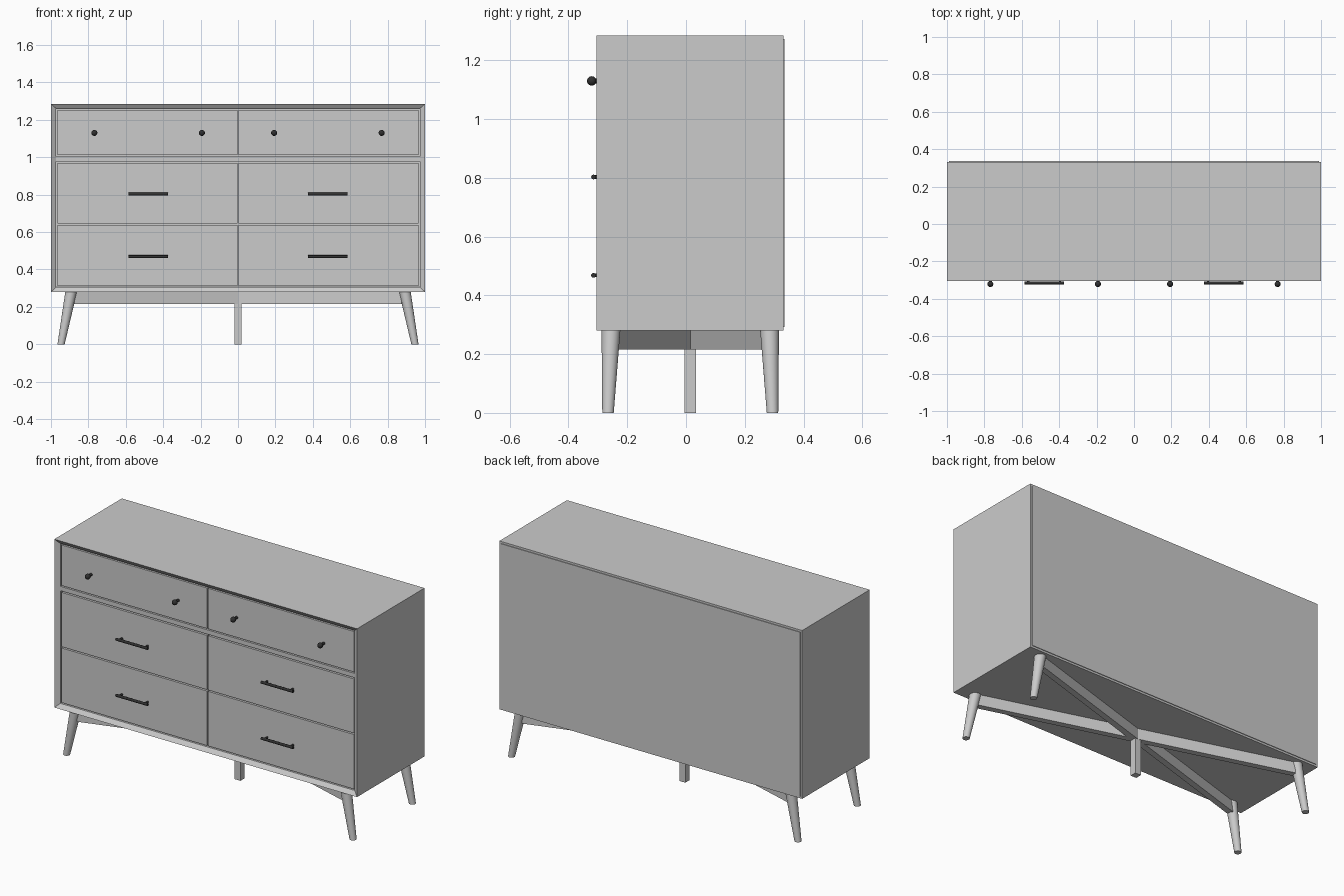
import bpy, bmesh, math
from mathutils import Vector, Matrix

if "Cube" in bpy.data.objects:
    bpy.data.objects.remove(bpy.data.objects["Cube"])

CY = 0.0145                      # depth centre of cabinet and base
FRONT, BACK = -0.305, 0.332
Z0, Z1 = 0.28, 1.285
FACE = -0.287                    # plane of drawer fronts


def material(name, v):
    m = bpy.data.materials.new(name)
    m.diffuse_color = (v, v, v, 1)
    m.use_nodes = True
    m.node_tree.nodes["Principled BSDF"].inputs["Base Color"].default_value = m.diffuse_color
    return m


grey = material("light grey", 0.6)
black = material("dark metal", 0.03)


def finish(name, bm, mat, smooth=False):
    bmesh.ops.recalc_face_normals(bm, faces=bm.faces)
    me = bpy.data.meshes.new(name)
    bm.to_mesh(me)
    bm.free()
    me.materials.append(mat)
    ob = bpy.data.objects.new(name, me)
    bpy.context.collection.objects.link(ob)
    if smooth:
        bpy.ops.object.select_all(action='DESELECT')
        ob.select_set(True)
        bpy.context.view_layer.objects.active = ob
        bpy.ops.object.shade_smooth_by_angle(angle=math.radians(40))
    return ob


def box(name, x, y, z, mat=grey, turn=0.0):
    bm = bmesh.new()
    size = Matrix.Diagonal((x[1] - x[0], y[1] - y[0], z[1] - z[0], 1))
    mid = Matrix.Translation((sum(x) / 2, sum(y) / 2, sum(z) / 2))
    bmesh.ops.create_cube(bm, size=1, matrix=mid @ Matrix.Rotation(turn, 4, 'Z') @ size)
    return finish(name, bm, mat)


def rod(name, a, b, r1, r2, mat, sides=24):
    a, b = Vector(a), Vector(b)
    bm = bmesh.new()
    rot = (b - a).to_track_quat('Z', 'Y').to_matrix().to_4x4()
    bmesh.ops.create_cone(bm, cap_ends=True, segments=sides, radius1=r1, radius2=r2,
                          depth=(b - a).length, matrix=Matrix.Translation((a + b) / 2) @ rot)
    return finish(name, bm, mat, True)


# Cabinet: closed at the back, mitred rim sloping in to a shallow recess
bm = bmesh.new()
loops = []
for hx, lo, hi, y in ((1, Z0, Z1, BACK), (1, Z0, Z1, FRONT),
                      (0.972, 0.305, 1.26, FACE), (0.972, 0.305, 1.26, FACE + 0.03)):
    loops.append([bm.verts.new((sx * hx, y, z))
                  for sx, z in ((-1, lo), (1, lo), (1, hi), (-1, hi))])
for p, q in zip(loops, loops[1:]):
    for i in range(4):
        j = (i + 1) % 4
        bm.faces.new((p[i], p[j], q[j], q[i]))
bm.faces.new(loops[0])
bm.faces.new(loops[-1])
finish("cabinet", bm, grey)

box("back_panel", (-0.988, 0.988), (BACK - 0.005, 0.336), (0.292, 1.273))
box("middle_rail", (-0.972, 0.972), (FACE, FACE + 0.03), (0.978, 1.004))

# Drawer fronts with thin gaps, bar pulls and round knobs
for s, side in ((-1, "left"), (1, "right")):
    x = sorted((s * 0.004, s * 0.966))
    for row, z in (("top", (1.011, 1.253)), ("middle", (0.646, 0.970)),
                   ("bottom", (0.312, 0.638))):
        box(f"drawer_{row}_{side}", x, (FACE, FACE + 0.025), z)

    for row, z in (("middle", 0.803), ("bottom", 0.468)):
        c = s * 0.48
        rod(f"pull_bar_{row}_{side}", (c - 0.105, -0.315, z), (c + 0.105, -0.315, z),
            0.008, 0.008, black, 16)
        for k in (-1, 1):
            px = c + k * 0.085
            rod(f"pull_post_{row}_{side}", (px, FACE + 0.002, z), (px, -0.315, z),
                0.006, 0.006, black, 12)

    for xk in (0.193, 0.768):
        bm = bmesh.new()
        bmesh.ops.create_uvsphere(bm, u_segments=20, v_segments=12, radius=0.016,
                                  matrix=Matrix.Translation((s * xk, -0.321, 1.13)))
        finish(f"knob_{side}", bm, black, True)
        rod(f"knob_stem_{side}", (s * xk, FACE + 0.002, 1.13), (s * xk, -0.315, 1.13),
            0.008, 0.008, black, 12)

# Splayed tapered legs
for sx in (-1, 1):
    for sy in (-1, 1):
        leg = rod("leg", (sx * 0.946, CY + sy * 0.28, 0), (sx * 0.892, CY + sy * 0.27, 0.285),
                  0.0195, 0.032, grey, 32)
        # level the ends to the floor and the cabinet underside
        for v in leg.data.vertices:
            w = v.co
            w.z = 0.0 if w.z < 0.14 else Z0

# Crossed braces and square centre leg
angle = math.atan2(0.27, 0.892)
half = math.hypot(0.27, 0.892) - 0.012
for sy in (-1, 1):
    box("cross_brace", (-half, half), (CY - 0.018, CY + 0.018), (0.215, Z0), turn=sy * angle)
box("centre_leg", (-0.019, 0.019), (CY - 0.019, CY + 0.019), (0, Z0))
